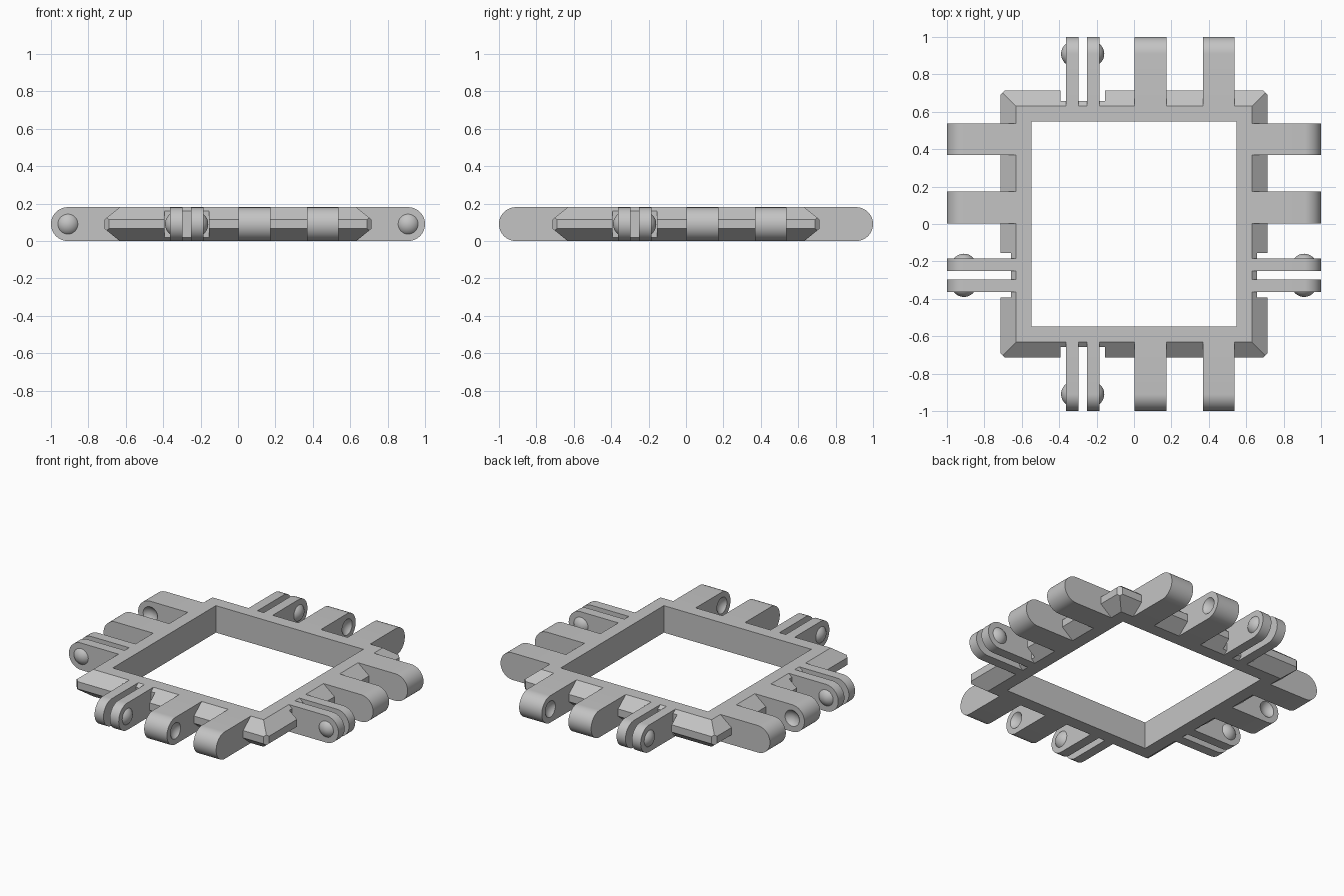
import bpy, bmesh, math
from mathutils import Matrix, Vector

if "Cube" in bpy.data.objects:
    bpy.data.objects.remove(bpy.data.objects["Cube"], do_unlink=True)

H = 0.181                 # overall thickness
R = H / 2                 # radius of the rounded arm ends
TIP = 1 - R               # centre of the rounded ends
INNER, OUTER, FLANGE = 0.547, 0.632, 0.714
BALL, SINK = 0.068, 0.042  # snap ball radius and how far its centre is sunk

grey = bpy.data.materials.new("light grey plastic")
grey.use_nodes = True
colour = (0.55, 0.55, 0.55, 1)
grey.diffuse_color = colour
grey.node_tree.nodes["Principled BSDF"].inputs["Base Color"].default_value = colour

# Local axes: x along the side, y outward; both pairs of sides are mirrored
SIDES = {
    "front": Matrix.Scale(-1, 4, (0, 1, 0)),
    "back": Matrix.Identity(4),
    "right": Matrix(((0, 1, 0, 0), (1, 0, 0, 0), (0, 0, 1, 0), (0, 0, 0, 1))),
}
SIDES["left"] = Matrix.Scale(-1, 4, (1, 0, 0)) @ SIDES["right"]


def finish(bm, name, matrix=Matrix.Identity(4)):
    bm.transform(matrix)
    bmesh.ops.recalc_face_normals(bm, faces=bm.faces)
    mesh = bpy.data.meshes.new(name)
    bm.to_mesh(mesh)
    bm.free()
    mesh.materials.append(grey)
    obj = bpy.data.objects.new(name, mesh)
    bpy.context.collection.objects.link(obj)
    return obj


def activate(obj):
    bpy.ops.object.select_all(action='DESELECT')
    obj.select_set(True)
    bpy.context.view_layer.objects.active = obj


def smooth(obj):
    activate(obj)
    bpy.ops.object.shade_smooth_by_angle(angle=math.radians(25))


def cut(obj, cutter):
    cutter.hide_render = True
    mod = obj.modifiers.new("cut", 'BOOLEAN')
    mod.operation = 'DIFFERENCE'
    mod.solver = 'EXACT'
    mod.object = cutter
    activate(obj)
    bpy.ops.object.modifier_apply(modifier=mod.name)
    bpy.data.objects.remove(cutter, do_unlink=True)


def arm(name, t0, t1, matrix):
    """Bar with a half-round end, from t0 to t1 along the side."""
    bm = bmesh.new()
    profile = [(OUTER, 0)]
    for i in range(25):
        a = -math.pi / 2 + math.pi * i / 24
        profile.append((TIP + R * math.cos(a), R + R * math.sin(a)))
    profile.append((OUTER, H))
    face = bm.faces.new([bm.verts.new((t0, u, z)) for u, z in profile])
    out = bmesh.ops.extrude_face_region(bm, geom=[face])
    moved = [v for v in out["geom"] if isinstance(v, bmesh.types.BMVert)]
    bmesh.ops.translate(bm, verts=moved, vec=(t1 - t0, 0, 0))
    return finish(bm, name, matrix)


def ball(name, t, matrix, facing=0):
    """Sphere at the arm tip; facing keeps only the cap beyond the arm side."""
    bm = bmesh.new()
    place = Matrix.Translation((t, TIP, R)) @ Matrix.Rotation(math.pi / 2, 4, 'Y')
    bmesh.ops.create_uvsphere(bm, u_segments=32, v_segments=24, radius=BALL, matrix=place)
    if facing:
        bmesh.ops.bisect_plane(bm, geom=bm.verts[:] + bm.edges[:] + bm.faces[:],
                               plane_co=(t + facing * (SINK - 0.004), 0, 0),
                               plane_no=(facing, 0, 0), clear_inner=True)
    return finish(bm, name, matrix)


# Square frame with a bevelled outer flange
bm = bmesh.new()
section = [(INNER, 0), (OUTER, 0), (FLANGE, 0.066), (FLANGE, H - 0.066), (OUTER, H), (INNER, H)]
loops = [[bm.verts.new((x * s, y * s, z)) for x, y in ((-1, -1), (1, -1), (1, 1), (-1, 1))]
         for s, z in section]
for a, b in zip(loops, loops[1:] + loops[:1]):
    for i in range(4):
        j = (i + 1) % 4
        bm.faces.new((a[i], a[j], b[j], b[i]))

# Clipped flange corners
for sx in (-1, 1):
    for sy in (-1, 1):
        out = bmesh.ops.bisect_plane(bm, geom=bm.verts[:] + bm.edges[:] + bm.faces[:],
                                     plane_co=Vector((sx, sy, 0)) * 0.702,
                                     plane_no=(sx, sy, 0), clear_outer=True)
        rim = [e for e in out["geom_cut"] if isinstance(e, bmesh.types.BMEdge)]
        bmesh.ops.holes_fill(bm, edges=rim, sides=0)
frame = finish(bm, "frame")

for side, matrix in SIDES.items():
    # Flange notch around the clip
    bm = bmesh.new()
    box = Matrix.Translation((-0.275, 0.757, R)) @ Matrix.Diagonal((0.238, 0.2, 0.4, 1))
    bmesh.ops.create_cube(bm, size=1, matrix=box)
    cut(frame, finish(bm, "notch_cutter", matrix))

    # Two wide arms with facing sockets
    for label, t0, t1, socket in (("middle", 0.004, 0.173, 0.173), ("end", 0.37, 0.538, 0.37)):
        obj = arm(f"{side}_{label}_socket_arm", t0, t1, matrix)
        away = 1 if socket == t1 else -1
        cut(obj, ball("socket_cutter", socket + away * SINK, matrix))
        smooth(obj)

    # Split clip: two thin fingers with a snap ball on each outer face
    for label, t0, t1, facing in (("outer", -0.364, -0.298, -1), ("inner", -0.251, -0.185, 1)):
        smooth(arm(f"{side}_{label}_clip_finger", t0, t1, matrix))
        face = t0 if facing < 0 else t1
        smooth(ball(f"{side}_{label}_snap_ball", face - facing * SINK, matrix, facing))
